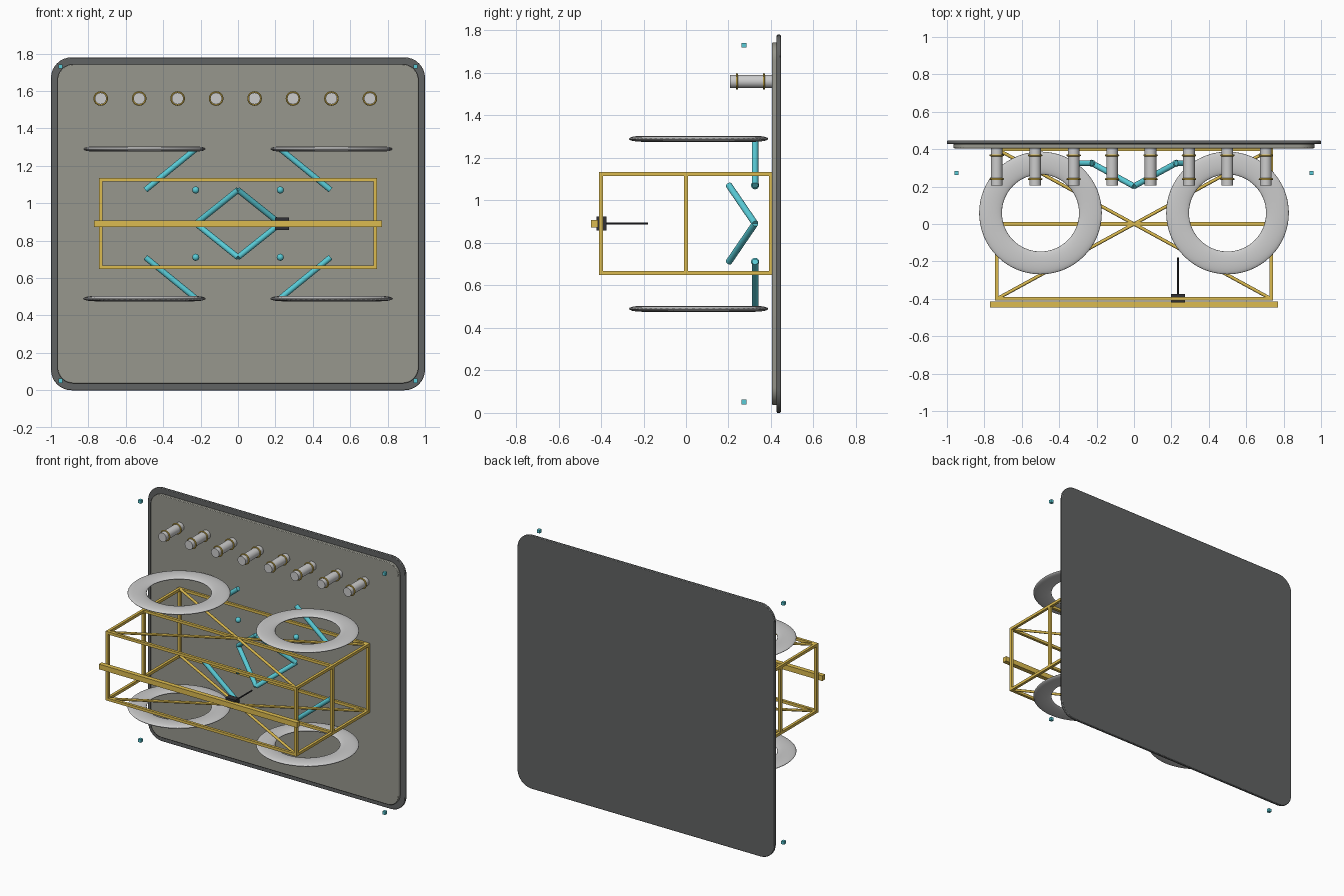
import bpy, bmesh
from math import pi, sin, cos
from mathutils import Vector

if "Cube" in bpy.data.objects:
    bpy.data.objects.remove(bpy.data.objects["Cube"])


def material(name, rgb):
    m = bpy.data.materials.new(name)
    m.diffuse_color = (*rgb, 1)
    m.use_nodes = True
    m.node_tree.nodes["Principled BSDF"].inputs["Base Color"].default_value = m.diffuse_color
    return m


GOLD = material("gold", (0.72, 0.5, 0.08))
TEAL = material("teal", (0.1, 0.6, 0.68))
SLATE = material("slate", (0.12, 0.125, 0.125))
STONE = material("stone", (0.31, 0.31, 0.27))
BLACK = material("black", (0.03, 0.03, 0.035))


def finish(name, mat=None, smooth=True):
    o = bpy.context.object
    o.name = name
    if mat:
        o.data.materials.append(mat)
    if smooth:
        bpy.ops.object.shade_smooth_by_angle()
    return o


def box(name, loc, size, mat):
    bpy.ops.mesh.primitive_cube_add(size=1, location=loc)
    bpy.context.object.scale = size
    return finish(name, mat, False)


def rod(name, a, b, r, mat=None, verts=20):
    a, b = Vector(a), Vector(b)
    d = b - a
    bpy.ops.mesh.primitive_cylinder_add(vertices=verts, radius=r, depth=d.length,
                                        location=(a + b) / 2,
                                        rotation=d.to_track_quat('Z', 'Y').to_euler())
    return finish(name, mat)


def slab(name, hx, z0, z1, y0, y1, rad, mat):
    """Upright rounded rectangle with thickness along y."""
    bm = bmesh.new()
    vs = []
    for k, (x, z) in enumerate([(hx - rad, z1 - rad), (rad - hx, z1 - rad),
                                (rad - hx, z0 + rad), (hx - rad, z0 + rad)]):
        for i in range(9):
            t = pi / 2 * (k + i / 8)
            vs.append(bm.verts.new((x + rad * cos(t), y0, z + rad * sin(t))))
    f = bm.faces.new(vs)
    ext = bmesh.ops.extrude_face_region(bm, geom=[f])["geom"]
    bmesh.ops.translate(bm, vec=(0, y1 - y0, 0),
                        verts=[g for g in ext if isinstance(g, bmesh.types.BMVert)])
    bmesh.ops.recalc_face_normals(bm, faces=bm.faces)
    me = bpy.data.meshes.new(name)
    bm.to_mesh(me)
    bm.free()
    o = bpy.data.objects.new(name, me)
    bpy.context.collection.objects.link(o)
    bpy.ops.object.select_all(action='DESELECT')
    bpy.context.view_layer.objects.active = o
    o.select_set(True)
    bev = o.modifiers.new("edge", 'BEVEL')
    bev.width, bev.segments = 0.004, 2
    return finish(name, mat)


# backing panels
slab("back_panel", 1.0, 0.0, 1.78, 0.427, 0.446, 0.11, SLATE)
slab("front_panel", 0.965, 0.037, 1.743, 0.405, 0.428, 0.085, STONE)

# row of banded canisters
for i in range(8):
    x, z = -0.734 + 0.2056 * i, 1.56
    rod("canister", (x, 0.207, z), (x, 0.41, z), 0.031, None, 32)
    for y in (0.24, 0.367):
        bpy.ops.mesh.primitive_torus_add(location=(x, y, z), rotation=(pi / 2, 0, 0),
                                         major_radius=0.034, minor_radius=0.005,
                                         major_segments=32, minor_segments=8)
        finish("canister_band", GOLD)

# flattened rings
for x in (-0.5, 0.5):
    for z in (0.49, 1.29):
        bpy.ops.mesh.primitive_torus_add(location=(x, 0.059, z), major_radius=0.267,
                                         minor_radius=0.061, major_segments=64,
                                         minor_segments=16)
        bpy.context.object.scale.z = 0.23
        finish("flat_ring")

# box frame: posts, side bars, cross bars and diagonals
X, Y, Z0, Z1, T = 0.733, 0.4, 0.658, 1.125, 0.019
for x in (-X, X):
    for y in (-Y, 0, Y):
        box("frame_post", (x, y, (Z0 + Z1) / 2), (T, T, Z1 - Z0), GOLD)
for z in (Z0, Z1):
    for y in (-Y, 0, Y):
        box("frame_long_bar", (0, y, z), (2 * X + T, T, T), GOLD)
    for x in (-X, X):
        box("frame_side_bar", (x, 0, z), (T, 2 * Y + T, T), GOLD)
    for s in (-1, 1):
        rod("frame_diagonal", (-X, -s * Y, z), (X, s * Y, z), 0.009, GOLD, 12)

# front rail with carriage and probe
box("front_rail", (0, -0.43, 0.891), (1.54, 0.032, 0.036), GOLD)
box("carriage", (0.235, -0.398, 0.891), (0.076, 0.046, 0.066), BLACK)
rod("probe", (0.235, -0.38, 0.891), (0.235, -0.18, 0.891), 0.005, BLACK, 12)

# linkage arms, joints and corner markers
M, R = 0.891, 0.0155
for sz in (-1, 1):
    for sx in (-1, 1):
        rod("centre_arm", (0, 0.202, M + sz * 0.18), (sx * 0.225, 0.325, M), R, TEAL)
        rod("outer_arm", (sx * 0.495, 0.325, M + sz * 0.18),
            (sx * 0.225, 0.325, M + sz * 0.4), R, TEAL)
        bpy.ops.mesh.primitive_uv_sphere_add(segments=16, ring_count=8, radius=0.019,
                                             location=(sx * 0.226, 0.325, M + sz * 0.18))
        finish("joint", TEAL)
        box("corner_marker", (sx * 0.95, 0.273, M + sz * 0.84), (0.022, 0.022, 0.022), TEAL)
